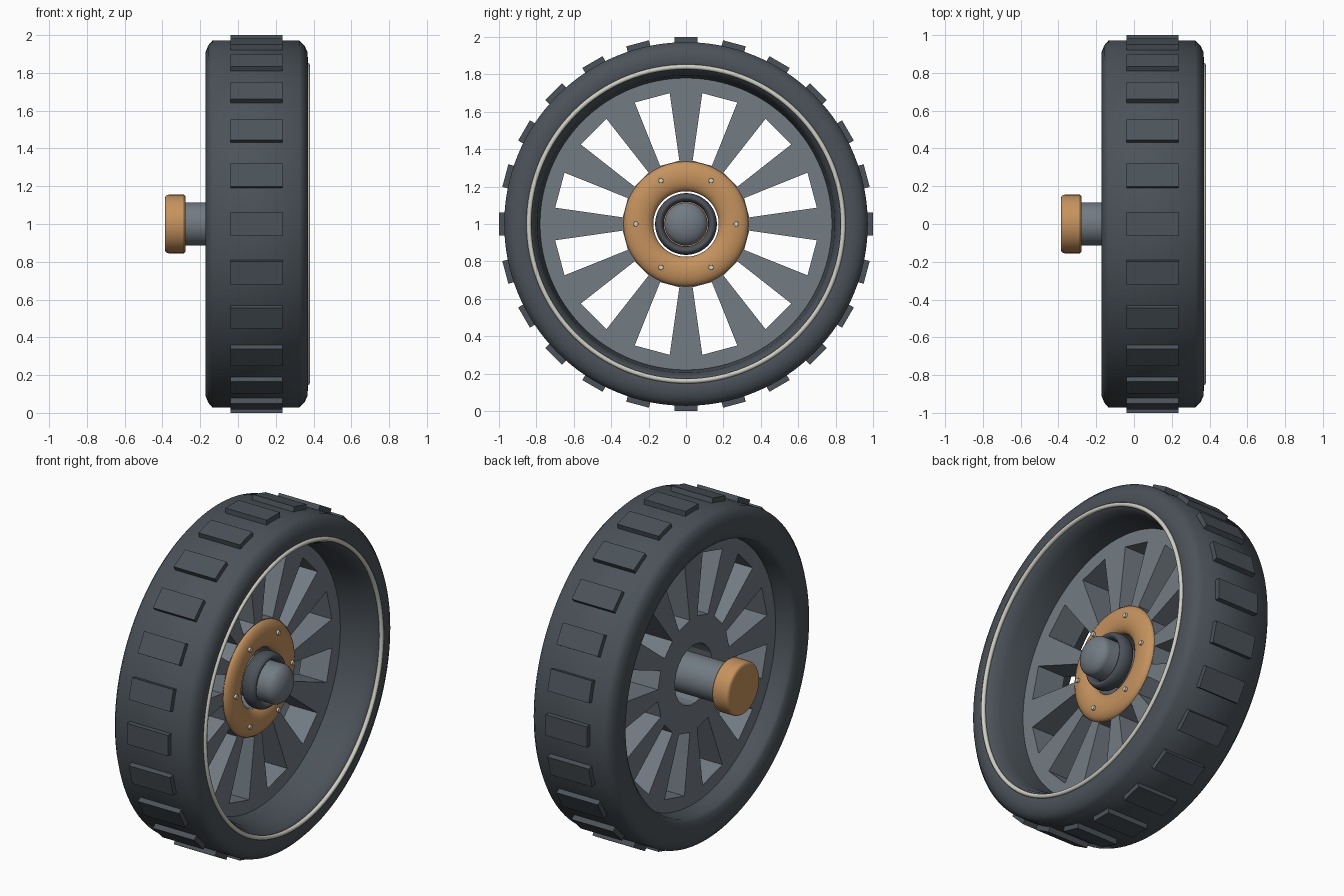
import bpy, bmesh
from math import sin, cos, radians, pi
from mathutils import Matrix

if "Cube" in bpy.data.objects:
    bpy.data.objects.remove(bpy.data.objects["Cube"])

CENTRE = Matrix.Translation((0, 0, 1))


def material(name, rgb):
    m = bpy.data.materials.new(name)
    m.diffuse_color = (*rgb, 1)
    m.use_nodes = True
    m.node_tree.nodes["Principled BSDF"].inputs["Base Color"].default_value = m.diffuse_color
    return m


RUBBER = material("rubber", (0.07, 0.085, 0.10))
STEEL = material("steel", (0.17, 0.20, 0.23))
COPPER = material("copper", (0.56, 0.29, 0.11))
PALE = material("pale", (0.62, 0.62, 0.54))


def finish(name, bm, mat, angle=None):
    bmesh.ops.recalc_face_normals(bm, faces=bm.faces)
    me = bpy.data.meshes.new(name)
    bm.to_mesh(me)
    bm.free()
    ob = bpy.data.objects.new(name, me)
    bpy.context.collection.objects.link(ob)
    me.materials.append(mat)
    if angle:
        bpy.ops.object.select_all(action='DESELECT')
        ob.select_set(True)
        bpy.context.view_layer.objects.active = ob
        bpy.ops.object.shade_smooth_by_angle(angle=radians(angle))
    return ob


def lathe(name, profile, mat, segs=96, closed=True, angle=40):
    """Revolve (x, radius) points around the axle line."""
    bm = bmesh.new()
    vs = [bm.verts.new((x, 0, 1 + r)) for x, r in profile]
    edges = [bm.edges.new(p) for p in zip(vs, vs[1:])]
    if closed:
        edges.append(bm.edges.new((vs[-1], vs[0])))
    bmesh.ops.spin(bm, geom=vs + edges, cent=(0, 0, 1), axis=(1, 0, 0),
                   angle=2 * pi, steps=segs)
    bmesh.ops.remove_doubles(bm, verts=bm.verts, dist=1e-5)
    return finish(name, bm, mat, angle)


def arc(cx, cr, rx, rr, a0, a1, n):
    return [(cx + rx * cos(radians(a0 + (a1 - a0) * i / n)),
             cr + rr * sin(radians(a0 + (a1 - a0) * i / n))) for i in range(n + 1)]


# tyre with rounded shoulders and a flared inner wall
lathe("tyre", [(-0.135, 0.972), (-0.158, 0.945), (-0.172, 0.91), (-0.172, 0.86),
               (-0.165, 0.81), (-0.15, 0.79), (-0.05, 0.78), (0.14, 0.78),
               (0.28, 0.795), (0.345, 0.815), (0.365, 0.84), (0.37, 0.87),
               (0.368, 0.91), (0.352, 0.945), (0.325, 0.972)], RUBBER, 128, angle=50)

# tread blocks
bm = bmesh.new()
for i in range(24):
    m = (CENTRE @ Matrix.Rotation(i * pi / 12, 4, 'X') @ Matrix.Translation((0.0975, 0, 0.97))
         @ Matrix.Diagonal((0.275, 0.125, 0.06, 1)))
    bmesh.ops.create_cube(bm, size=1, matrix=m)
finish("tread_blocks", bm, RUBBER)

# pale trim ring on the outer sidewall
lathe("trim_ring", arc(0.368, 0.84, 0.013, 0.013, 0, 315, 7), PALE, 128, angle=60)

# spoked disc: 24 sectors, every second one open between hub and rim
bm = bmesh.new()
rings = []
for r, half in ((0.177, 7.5), (0.34, 6), (0.705, 7.1), (0.82, 7.5)):
    ring = []
    for j in range(12):
        for s in (-1, 1):
            a = radians(30 * j + s * half)
            ring.append(bm.verts.new((-0.05, r * sin(a), 1 + r * cos(a))))
    rings.append(ring)
for k in range(3):
    for i in range(24):
        if k == 1 and i % 2:
            continue
        n = (i + 1) % 24
        bm.faces.new((rings[k][i], rings[k][n], rings[k + 1][n], rings[k + 1][i]))
ext = bmesh.ops.extrude_face_region(bm, geom=bm.faces[:], use_keep_orig=True)
bmesh.ops.translate(bm, vec=(0.185, 0, 0),
                    verts=[v for v in ext["geom"] if isinstance(v, bmesh.types.BMVert)])
finish("spoked_disc", bm, STEEL)

# copper hub ring
lathe("hub_ring", arc(0.13, 0.255, 0.042, 0.08, -90, 90, 12), COPPER, 64)

# hub bolts
bm = bmesh.new()
for i in range(6):
    m = (CENTRE @ Matrix.Rotation(radians(30 + 60 * i), 4, 'X')
         @ Matrix.Translation((0.168, 0, 0.268)) @ Matrix.Rotation(pi / 2, 4, 'Y'))
    bmesh.ops.create_cone(bm, cap_ends=True, segments=12, radius1=0.015,
                          radius2=0.013, depth=0.03, matrix=m)
finish("hub_bolts", bm, PALE, 30)

# dark bearing collar around the axle
lathe("bearing_collar", arc(0.175, 0.142, 0.045, 0.023, 0, 345, 23), RUBBER, 64, angle=60)

# axle with domed outer end
lathe("axle", [(-0.29, 0), (-0.29, 0.115)] + arc(0.27, 0, 0.065, 0.115, 90, 0, 10),
      STEEL, 48, closed=False)

# copper end cap at the inner side
lathe("axle_cap", [(-0.278, 0), (-0.278, 0.148), (-0.286, 0.155)]
      + arc(-0.367, 0.135, 0.02, 0.02, 90, 180, 5) + [(-0.387, 0)],
      COPPER, 48, closed=False)
